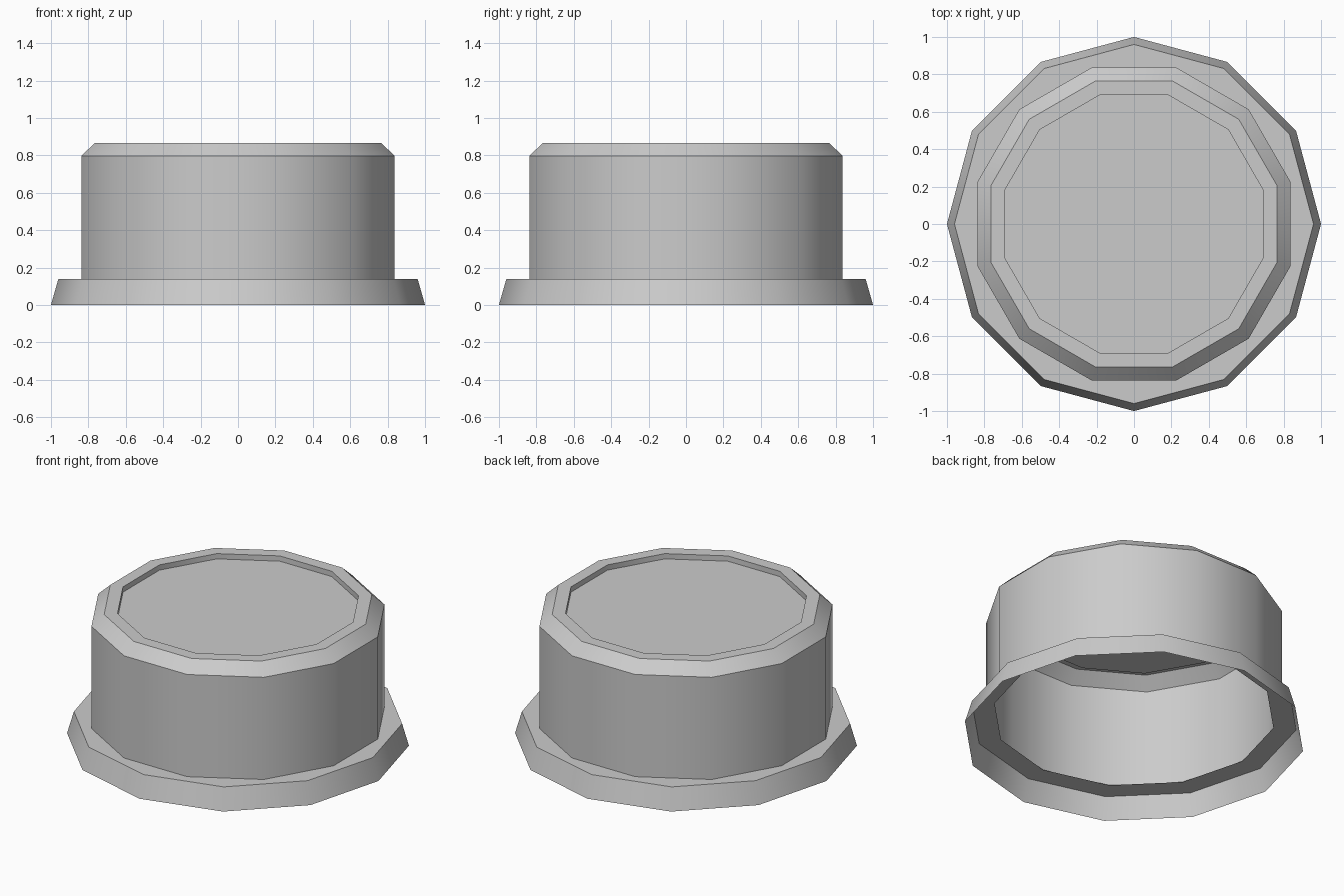
import bpy, bmesh, math

if "Cube" in bpy.data.objects:
    bpy.data.objects.remove(bpy.data.objects["Cube"])

SIDES = 12


def lathe(name, profile, turn, cap=False):
    """Sweep (radius, z) points round z as a thin 12-sided shell."""
    bm = bmesh.new()
    rings = []
    for r, z in profile:
        angles = [turn + 2 * math.pi * i / SIDES for i in range(SIDES)]
        rings.append([bm.verts.new((r * math.cos(a), r * math.sin(a), z)) for a in angles])
    for low, high in zip(rings, rings[1:]):
        for i in range(SIDES):
            j = (i + 1) % SIDES
            bm.faces.new((low[i], low[j], high[j], high[i]))
    if cap:
        bm.faces.new(rings[-1])
    mesh = bpy.data.meshes.new(name)
    bm.to_mesh(mesh)
    bm.free()
    obj = bpy.data.objects.new(name, mesh)
    bpy.context.collection.objects.link(obj)
    bpy.ops.object.select_all(action='DESELECT')
    obj.select_set(True)
    bpy.context.view_layer.objects.active = obj
    bpy.ops.object.shade_smooth_by_angle(angle=math.radians(35))
    return obj


# Flared base ring, open underneath
lathe("base_flange", [(1.0, 0.0), (0.96, 0.14), (0.825, 0.14)], 0)

# Hollow drum with chamfered rim and recessed lid, turned half a side
lathe("drum_body",
      [(0.867, 0.14), (0.867, 0.797), (0.792, 0.867), (0.713, 0.867), (0.713, 0.833)],
      math.pi / SIDES, cap=True)
